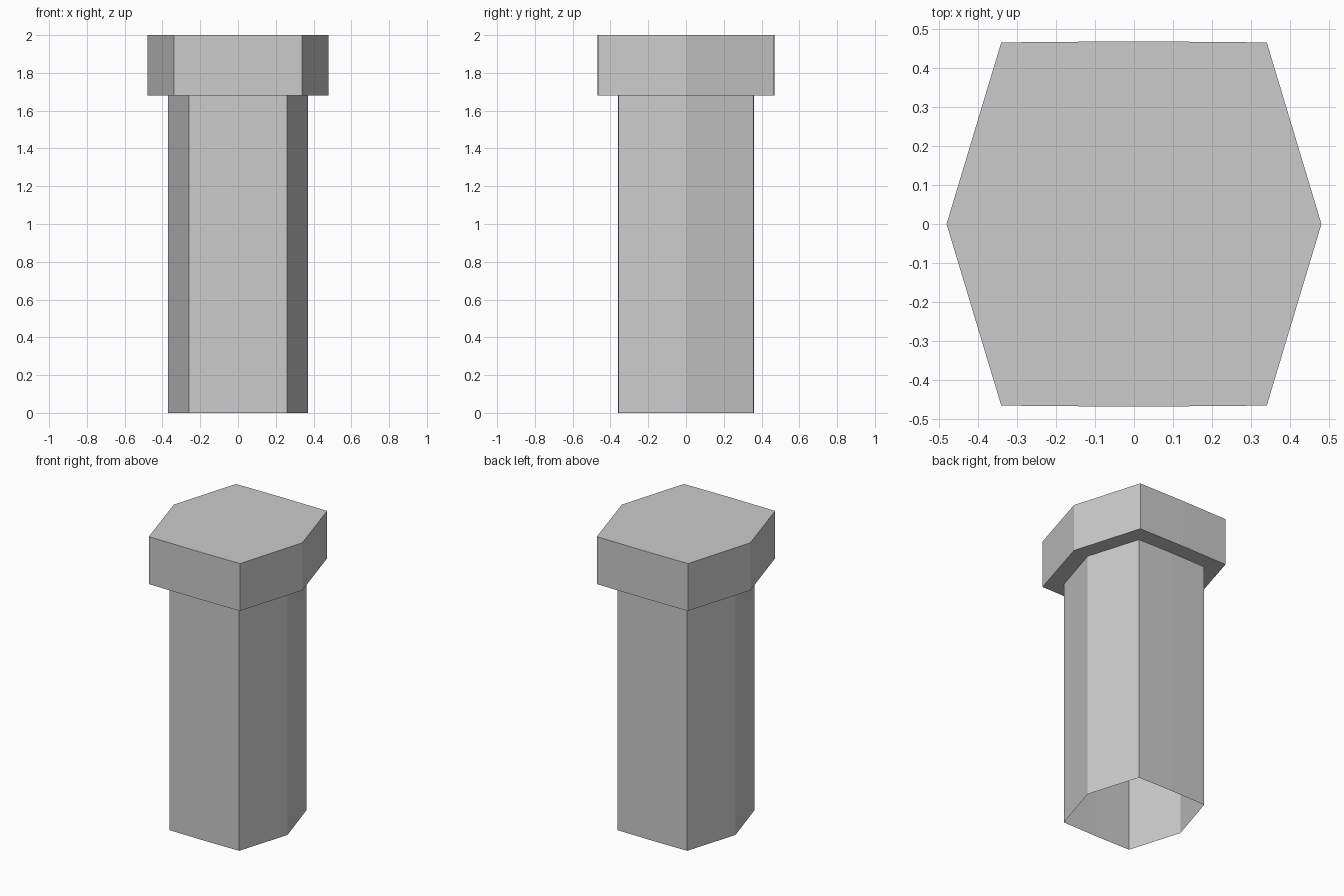
import bpy, bmesh

cube = bpy.data.objects.get("Cube")
if cube:
    bpy.data.objects.remove(cube, do_unlink=True)

HEAD_BOTTOM, TOP = 1.68, 2.0

# Plain grey stone
stone = bpy.data.materials.new("stone_grey")
stone.use_nodes = True
colour = (0.6, 0.6, 0.6, 1)
stone.diffuse_color = colour
stone.node_tree.nodes["Principled BSDF"].inputs["Base Color"].default_value = colour


def outline(bm, z, tip, corner, side, crown):
    """Elongated hexagon whose front and back bow out very slightly."""
    half = [(tip, 0), (corner, side), (0, crown), (-corner, side)]
    points = half + [(-x, -y) for x, y in half]
    return [bm.verts.new((x, y, z)) for x, y in points]


def bridge(bm, lower, upper):
    n = len(lower)
    for i in range(n):
        j = (i + 1) % n
        bm.faces.new((lower[i], lower[j], upper[j], upper[i]))


shaft = (0.37, 0.26, 0.358, 0.361)
head = (0.48, 0.34, 0.465, 0.468)

# Hollow shaft open at the base, flaring into a flat-topped head
bm = bmesh.new()
levels = [(0, shaft), (HEAD_BOTTOM, shaft), (HEAD_BOTTOM, head), (TOP, head)]
rings = [outline(bm, z, *size) for z, size in levels]
for lower, upper in zip(rings, rings[1:]):
    bridge(bm, lower, upper)
bm.faces.new(rings[-1])

mesh = bpy.data.meshes.new("pillar")
bm.to_mesh(mesh)
bm.free()
mesh.materials.append(stone)
pillar = bpy.data.objects.new("pillar", mesh)
bpy.context.collection.objects.link(pillar)
